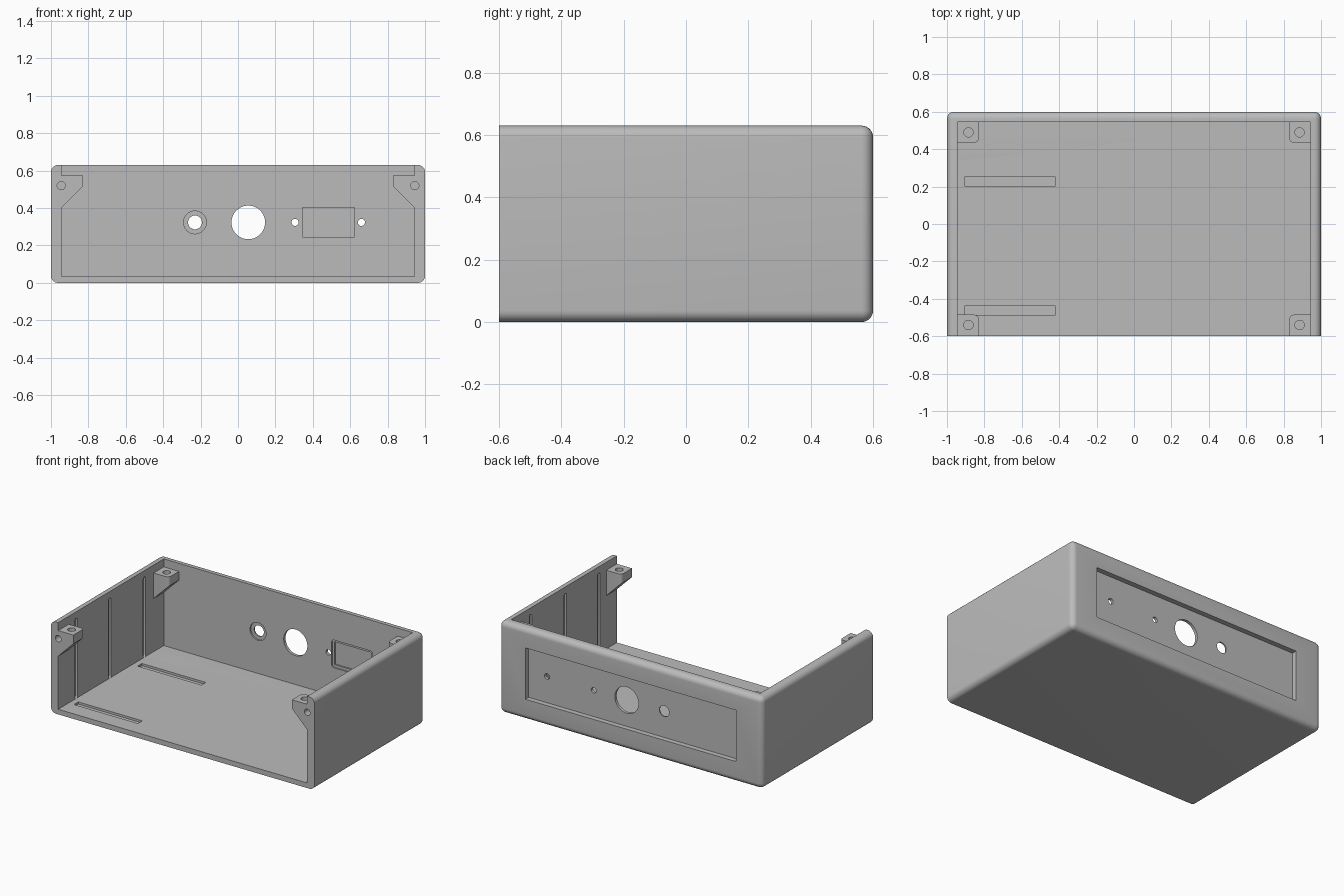
import bpy
import bmesh
from math import cos, sin, pi

cube = bpy.data.objects.get("Cube")
if cube:
    bpy.data.objects.remove(cube, do_unlink=True)

grey = bpy.data.materials.new("plain_grey")
grey.use_nodes = True
grey.diffuse_color = (0.5, 0.5, 0.5, 1)
grey.node_tree.nodes["Principled BSDF"].inputs["Base Color"].default_value = (0.5, 0.5, 0.5, 1)

HX, HY, TOP = 1.0, 0.6, 0.63       # outer half sizes and height
IX, IY, FLOOR = 0.945, 0.545, 0.035  # cavity limits
PANEL = 0.565                      # depth of the rear panel recess
MID = 0.323                        # height of the connector row


def make_object(name, bm):
    bmesh.ops.recalc_face_normals(bm, faces=bm.faces)
    mesh = bpy.data.meshes.new(name)
    bm.to_mesh(mesh)
    bm.free()
    mesh.materials.append(grey)
    obj = bpy.data.objects.new(name, mesh)
    bpy.context.collection.objects.link(obj)
    return obj


def prism_bmesh(outline, axis, lo, hi):
    """Extrude a 2D outline along x, y or z."""
    place = {"x": lambda u, v, t: (t, u, v),
             "y": lambda u, v, t: (u, t, v),
             "z": lambda u, v, t: (u, v, t)}[axis]
    bm = bmesh.new()
    a = [bm.verts.new(place(u, v, lo)) for u, v in outline]
    b = [bm.verts.new(place(u, v, hi)) for u, v in outline]
    bm.faces.new(a)
    bm.faces.new(b[::-1])
    for i in range(len(a)):
        j = (i + 1) % len(a)
        bm.faces.new((a[i], b[i], b[j], a[j]))
    bmesh.ops.recalc_face_normals(bm, faces=bm.faces)
    return bm


def circle(u, v, r, n=40):
    return [(u + r * cos(2 * pi * i / n), v + r * sin(2 * pi * i / n)) for i in range(n)]


def rect(u0, u1, v0, v1, r=0.0, n=5):
    if r == 0:
        return [(u0, v0), (u1, v0), (u1, v1), (u0, v1)]
    corners = [(u1 - r, v1 - r), (u0 + r, v1 - r), (u0 + r, v0 + r), (u1 - r, v0 + r)]
    return [(cu + r * cos(pi / 2 * (k + i / n)), cv + r * sin(pi / 2 * (k + i / n)))
            for k, (cu, cv) in enumerate(corners) for i in range(n + 1)]


def combine(target, tool, operation):
    mod = target.modifiers.new("combine", "BOOLEAN")
    mod.operation = operation
    mod.solver = "EXACT"
    mod.object = tool
    bpy.context.view_layer.update()
    graph = bpy.context.evaluated_depsgraph_get()
    mesh = bpy.data.meshes.new_from_object(target.evaluated_get(graph))
    target.modifiers.clear()
    target.data = mesh
    bpy.data.objects.remove(tool, do_unlink=True)


def cut(outline, axis, lo, hi):
    combine(body, make_object("cutter", prism_bmesh(outline, axis, lo, hi)), "DIFFERENCE")


# Outer block, rounded everywhere except around the open front
bm = prism_bmesh(rect(-HX, HX, -HY, HY), "z", 0, TOP)
edges = [e for e in bm.edges if any(v.co.y > 0 for v in e.verts)]
bmesh.ops.bevel(bm, geom=edges, offset=0.037, segments=7, profile=0.5, affect="EDGES")
body = make_object("enclosure_body", bm)

# Cavity, open at the front and top
cut(rect(-IX, IX, -1, IY), "z", FLOOR, 1)

# Corner screw bosses with sloped undersides
for side in (-1, 1):
    for lo, hi, corner in ((-HY, -0.485, -0.485), (0.435, 0.57, 0.435)):
        shape = [(0.97, 0.575), (0.83, 0.575), (0.83, 0.515), (IX, 0.40), (0.97, 0.40)]
        bm = prism_bmesh([(side * x, z) for x, z in shape], "y", lo, hi)
        edges = [e for e in bm.edges
                 if all(abs(abs(v.co.x) - 0.83) < 1e-4 and abs(v.co.y - corner) < 1e-4
                        for v in e.verts)]
        bmesh.ops.bevel(bm, geom=edges, offset=0.025, segments=5, profile=0.5, affect="EDGES")
        combine(body, make_object("screw_boss", bm), "UNION")

# Screw holes and guide grooves on both side walls
for side in (-1, 1):
    for y in (-0.54, 0.49):
        cut(circle(side * 0.885, y, 0.025, 24), "z", 0.50, 0.7)
    cut(circle(side * IX, 0.52, 0.022, 24), "y", -0.7, -0.52)
    for y in (-0.405, -0.04, 0.335):
        cut(rect(y - 0.013, y + 0.013, FLOOR, 0.585, 0.012), "x",
            *sorted((side * 0.93, side * 0.96)))

# Floor slots
for y in (-0.4625, 0.2275):
    cut(rect(-0.905, -0.42, y - 0.0235, y + 0.0235), "z", 0.02, 0.1)

# Rear panel recess on the outside
cut(rect(-0.80, 0.80, 0.143, 0.495), "y", PANEL, 0.7)

# Round connector openings
for x, r in ((-0.23, 0.037), (0.055, 0.09), (0.305, 0.019), (0.66, 0.019)):
    cut(circle(x, MID, r), "y", 0.5, 0.7)
cut(circle(-0.23, MID, 0.061), "y", 0.5, 0.556)

# Rectangular connector opening with a stepped rim
cut(rect(0.33, 0.638, 0.228, 0.418, 0.015), "y", 0.5, 0.553)
cut(rect(0.346, 0.624, 0.246, 0.403), "y", 0.5, 0.58)

# Thin outer skin over the rectangular opening, facing the rear
bm = bmesh.new()
bm.faces.new([bm.verts.new((x, PANEL, z)) for x, z in rect(0.346, 0.624, 0.246, 0.403)][::-1])
skin_mesh = bpy.data.meshes.new("rear_skin")
bm.to_mesh(skin_mesh)
bm.free()
skin_mesh.materials.append(grey)
skin = bpy.data.objects.new("rear_skin", skin_mesh)
bpy.context.collection.objects.link(skin)

# Smooth rounded edges, keep the rest sharp
bpy.ops.object.select_all(action="DESELECT")
body.select_set(True)
bpy.context.view_layer.objects.active = body
bpy.ops.object.shade_smooth_by_angle(angle=pi / 6)
